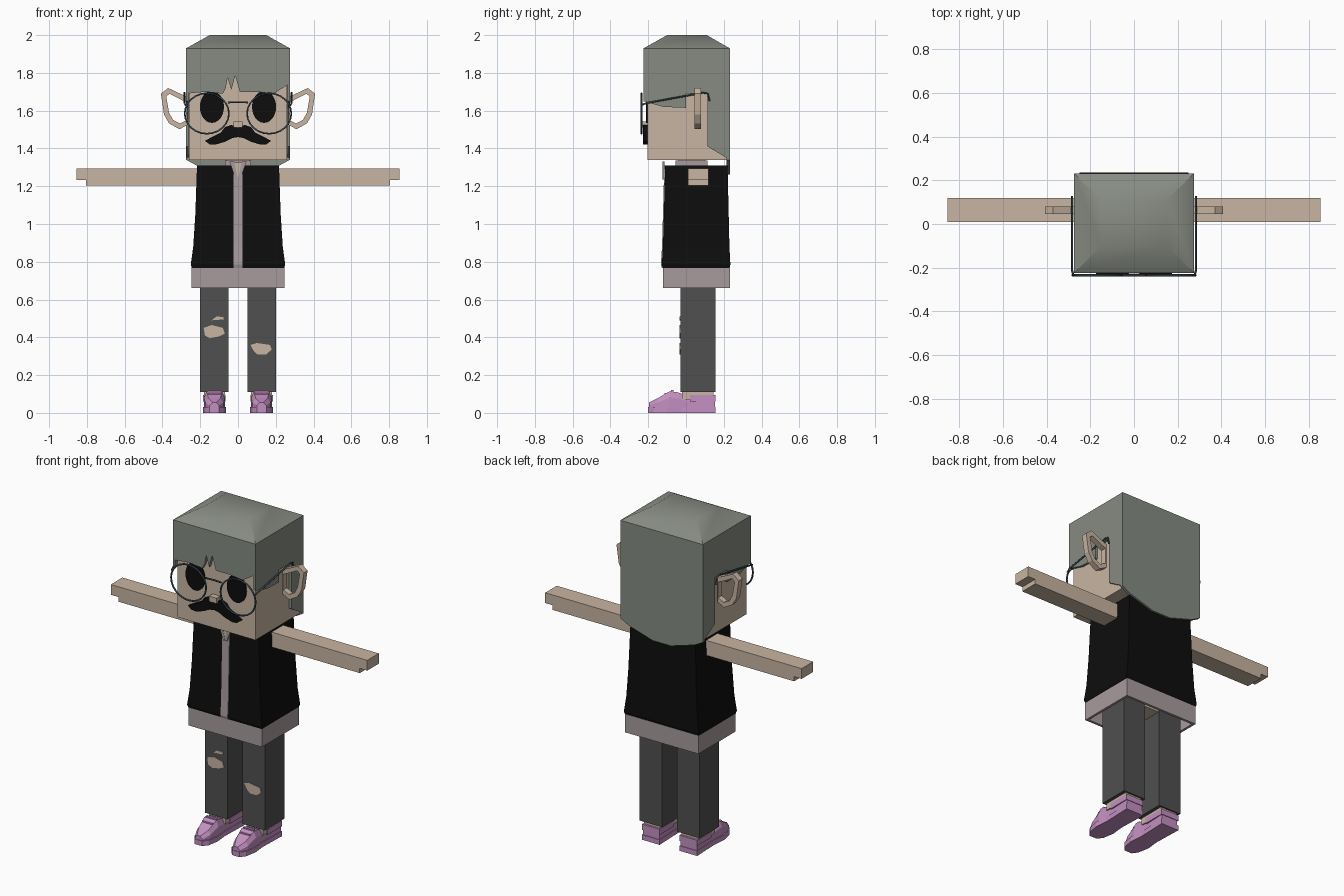
import bpy
import bmesh
from math import sin, cos, pi, radians

if "Cube" in bpy.data.objects:
    bpy.data.objects.remove(bpy.data.objects["Cube"], do_unlink=True)


def material(name, r, g, b):
    m = bpy.data.materials.new(name)
    m.use_nodes = True
    m.diffuse_color = (r, g, b, 1)
    m.node_tree.nodes["Principled BSDF"].inputs["Base Color"].default_value = (r, g, b, 1)
    return m


skin = material("skin", .58, .46, .36)
grey_hair = material("grey hair", .24, .26, .225)
black = material("black", .004, .004, .004)
shirt_pink = material("dusty pink", .39, .33, .34)
denim = material("charcoal denim", .08, .08, .08)
shoe_pink = material("orchid", .55, .28, .54)
wire = material("blue grey wire", .05, .075, .095)


def add(name, bm, mat):
    bmesh.ops.recalc_face_normals(bm, faces=bm.faces)
    mesh = bpy.data.meshes.new(name)
    bm.to_mesh(mesh)
    bm.free()
    obj = bpy.data.objects.new(name, mesh)
    bpy.context.collection.objects.link(obj)
    mesh.materials.append(mat)
    return obj


def loft(name, rings, mat, caps=True):
    """Skin a stack of equally long point rings."""
    bm = bmesh.new()
    rows = [[bm.verts.new(p) for p in ring] for ring in rings]
    n = len(rows[0])
    for low, high in zip(rows, rows[1:]):
        for i in range(n):
            j = (i + 1) % n
            bm.faces.new((low[i], low[j], high[j], high[i]))
    if caps:
        bm.faces.new(rows[0])
        bm.faces.new(rows[-1])
    return add(name, bm, mat)


def prism(name, axis, outline, lo, hi, mat):
    """Extrude a flat outline along one axis."""
    place = {"x": lambda a, b, d: (d, a, b),
             "y": lambda a, b, d: (a, d, b),
             "z": lambda a, b, d: (a, b, d)}[axis]
    return loft(name, [[place(a, b, d) for a, b in outline] for d in (lo, hi)], mat)


def rect(x0, x1, y0, y1, z):
    return [(x0, y0, z), (x1, y0, z), (x1, y1, z), (x0, y1, z)]


def box(name, x0, x1, y0, y1, z0, z1, mat):
    return loft(name, [rect(x0, x1, y0, y1, z) for z in (z0, z1)], mat)


def tube(name, points, radius, mat, closed=False):
    curve = bpy.data.curves.new(name, "CURVE")
    curve.dimensions = "3D"
    curve.bevel_depth = radius
    curve.bevel_resolution = 1
    curve.use_fill_caps = True
    spline = curve.splines.new("POLY")
    spline.points.add(len(points) - 1)
    for point, co in zip(spline.points, points):
        point.co = (*co, 1)
    spline.use_cyclic_u = closed
    curve.materials.append(mat)
    obj = bpy.data.objects.new(name, curve)
    bpy.context.collection.objects.link(obj)


def oval(cx, cz, rx, rz, n=24):
    return [(cx + rx * cos(2 * pi * i / n), cz + rz * sin(2 * pi * i / n)) for i in range(n)]


def flip(outline, s):
    return [(a * s, b) for a, b in outline]


# Head and neck
box("head", -.26, .26, -.205, .215, 1.34, 1.93, skin)
box("neck", -.06, .06, -.04, .1, 1.25, 1.345, skin)

# Hair: crown, fringe, side panels and back panel
FRONT, BACK, SIDE, TOP = -.225, .232, .275, 1.93
crown = loft("hair_crown", [rect(-SIDE, SIDE, FRONT, BACK, TOP),
                            rect(-.15, .15, -.1, .11, 2)], grey_hair)
bpy.ops.object.select_all(action="DESELECT")
crown.select_set(True)
bpy.context.view_layer.objects.active = crown
bpy.ops.object.shade_smooth_by_angle(angle=radians(35))
fringe = [(-SIDE, TOP), (-SIDE, 1.69), (-.17, 1.7), (-.08, 1.69), (-.065, 1.72),
          (-.055, 1.775), (-.035, 1.71), (-.015, 1.785), (.01, 1.7), (.1, 1.7),
          (.19, 1.69), (SIDE, 1.745), (SIDE, TOP)]
prism("hair_fringe", "y", fringe, FRONT, FRONT + .018, grey_hair)
temple_hair = [(FRONT, TOP), (FRONT, 1.65), (-.12, 1.62), (0, 1.615), (0, 1.69),
               (.115, 1.69), (.115, 1.41), (BACK, 1.34), (BACK, TOP)]
nape = [(-SIDE, TOP), (-SIDE, 1.34), (-.22, 1.31), (-.06, 1.262), (.06, 1.262),
        (.22, 1.31), (SIDE, 1.34), (SIDE, TOP)]
prism("hair_back", "y", nape, BACK - .018, BACK, grey_hair)

# Ear outlines: outer rim and inner opening, joined into a frame
ear_outer = [(.265, 1.675), (.285, 1.68), (.37, 1.72), (.408, 1.69),
             (.392, 1.58), (.365, 1.533), (.31, 1.502), (.265, 1.525)]
ear_inner = [(.27, 1.645), (.295, 1.655), (.362, 1.69), (.38, 1.675),
             (.365, 1.59), (.345, 1.552), (.308, 1.532), (.27, 1.55)]

for s, side in ((-1, "right"), (1, "left")):
    prism(side + "_hair_panel", "x", temple_hair, s * SIDE, s * (SIDE - .014), grey_hair)
    loops = [(ear_outer, .045), (ear_outer, .08), (ear_inner, .08),
             (ear_inner, .045), (ear_outer, .045)]
    loft(side + "_ear", [[(s * x, y, z) for x, z in o] for o, y in loops], skin, caps=False)

    # Face and spectacles
    prism(side + "_eye", "y", oval(s * .138, 1.62, .064, .085), -.212, -.204, black)
    tube(side + "_spectacle_rim", [(x, -.235, z) for x, z in oval(s * .165, 1.585, .117, .107)],
         .005, wire, closed=True)
    tube(side + "_spectacle_arm", [(s * .278, -.235, 1.63), (s * .284, -.21, 1.64),
                                   (s * .284, .09, 1.695), (s * .284, .115, 1.69),
                                   (s * .284, .125, 1.65)], .005, wire)

    # Arm with stepped hand
    arm = [(.19, 1.205), (.805, 1.205), (.805, 1.233), (.855, 1.233), (.855, 1.295), (.19, 1.295)]
    prism(side + "_arm", "y", flip(arm, s), .01, .12, skin)

    # Leg, ankle and shoe
    box(side + "_trouser_leg", s * .05, s * .2, -.03, .155, .11, .74, denim)
    box(side + "_ankle", s * .07, s * .18, -.02, .145, .07, .112, skin)
    sole = [(.066, .157), (.184, .157), (.178, -.02), (.186, -.1), (.172, -.17),
            (.15, -.2), (.1, -.2), (.076, -.17), (.064, -.1), (.072, -.02)]
    prism(side + "_shoe_sole", "z", flip(sole, s), 0, .03, shoe_pink)
    stations = [(.153, .07, .18, .092), (0, .076, .174, .092), (-.04, .074, .176, .108),
                (-.085, .07, .18, .115), (-.15, .078, .172, .078), (-.197, .1, .15, .055)]
    loft(side + "_shoe_upper", [[(s * x0, y, .025), (s * x1, y, .025), (s * x1, y, h * .7),
                                 (s * (x1 - .015), y, h), (s * (x0 + .015), y, h),
                                 (s * x0, y, h * .7)] for y, x0, x1, h in stations], shoe_pink)
    box(side + "_shoe_heel_band", s * .066, s * .184, .02, .157, .06, .094, shoe_pink)
    for k in range(2):
        y, z = -.115 + k * .035, .1 + k * .014
        box(f"{side}_shoe_strap_{k}", s * .09, s * .16, y, y + .015, z - .02, z + .006, shoe_pink)

tube("spectacle_bridge", [(.16 * t / 3, -.235, 1.645 - .0018 * t * t) for t in range(-1, 2)],
     .005, wire)
box("nose", -.025, .025, -.24, -.2, 1.51, 1.543, skin)
half = [(0, 1.508), (.035, 1.525), (.07, 1.512), (.09, 1.485), (.13, 1.465), (.175, 1.44),
        (.15, 1.422), (.12, 1.42), (.07, 1.435), (.03, 1.455), (0, 1.46)]
prism("moustache", "y", half + [(-x, z) for x, z in half[-2:0:-1]], -.228, -.204, black)

# Jacket: flared body, open over the shirt front
flare = [(.768, .245, -.123, .23), (.785, .25, -.128, .235), (.88, .237, -.122, .23),
         (1.05, .226, -.117, .226), (1.31, .217, -.11, .22)]
loft("jacket", [rect(-w, w, f, b, z) for z, w, f, b in flare], black)
placket = [(f - .005, z) for z, w, f, b in flare] + [(-.1, 1.31), (-.1, .768)]
prism("shirt_front", "x", placket, -.024, .024, shirt_pink)
prism("open_neck", "y", [(0, 1.24), (.022, 1.325), (-.022, 1.325)], -.123, -.116, skin)
for s in (-1, 1):
    lapel = [(0, 1.235), (.012, 1.235), (.045, 1.33), (.02, 1.33)]
    prism("collar_flap", "y", flip(lapel, s), -.124, -.115, shirt_pink)
box("collar", -.07, .07, -.055, .115, 1.3, 1.335, shirt_pink)

# Shirt hem: an open band around the hips
outer, inner = (.245, -.123, .232), (.23, -.108, .217)
bands = [(outer, .66), (outer, .77), (inner, .77), (inner, .66), (outer, .66)]
loft("shirt_hem", [rect(-w, w, f, b, z) for (w, f, b), z in bands], shirt_pink, caps=False)
box("hips", -.2, .2, -.025, .15, .7, .77, skin)

# Torn patches on the trousers
tears = {"right_knee_tear": [(-.182, .45), (-.14, .465), (-.08, .45), (-.07, .42), (-.1, .405),
                             (-.15, .395), (-.175, .41)],
         "right_small_tear": [(-.14, .49), (-.115, .51), (-.078, .508), (-.075, .495)],
         "left_knee_tear": [(.065, .36), (.1, .37), (.17, .36), (.178, .335), (.15, .31),
                            (.105, .308), (.085, .325)]}
for name, outline in tears.items():
    prism(name, "y", outline, -.034, -.029, skin)
